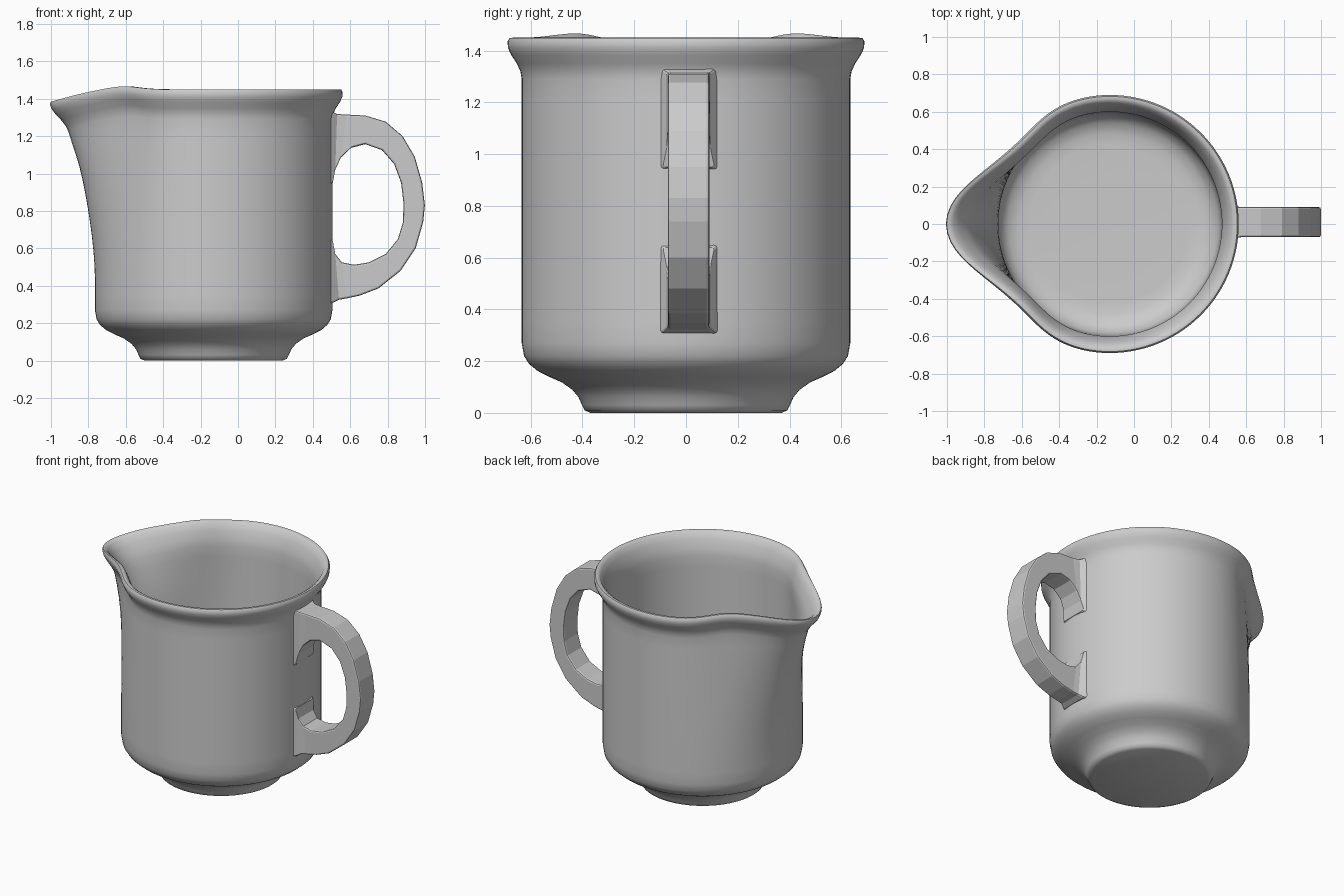
import bpy
import bmesh
from math import cos, sin, pi, exp, degrees, ceil
from mathutils import Vector

CENTRE_X = -0.13
SEGMENTS = 112

default = bpy.data.objects.get("Cube")
if default:
    bpy.data.objects.remove(default, do_unlink=True)


def make_material(name, value):
    mat = bpy.data.materials.new(name)
    mat.use_nodes = True
    colour = (value, value, value, 1)
    mat.diffuse_color = colour
    mat.node_tree.nodes["Principled BSDF"].inputs["Base Color"].default_value = colour
    return mat


def finish(bm, name, mat):
    bmesh.ops.recalc_face_normals(bm, faces=bm.faces)
    mesh = bpy.data.meshes.new(name)
    bm.to_mesh(mesh)
    bm.free()
    mesh.materials.append(mat)
    obj = bpy.data.objects.new(name, mesh)
    bpy.context.collection.objects.link(obj)
    bpy.ops.object.select_all(action="DESELECT")
    obj.select_set(True)
    bpy.context.view_layer.objects.active = obj
    return obj


def bridge(bm, ring_a, ring_b):
    count = len(ring_a)
    for i in range(count):
        j = (i + 1) % count
        bm.faces.new((ring_a[i], ring_a[j], ring_b[j], ring_b[i]))


def densify(points, step):
    """Split long straight runs of a profile so they can bend."""
    result = [points[0]]
    for a, b in zip(points, points[1:]):
        a, b = Vector(a), Vector(b)
        parts = max(1, ceil((b - a).length / step))
        result += [tuple(a.lerp(b, k / parts)) for k in range(1, parts + 1)]
    return result


def bump(angle, middle, width):
    return exp(-((angle - middle) / width) ** 2)


def pull_spout(angle, radius, z):
    """Pull the upper wall out into a pouring lip with pinched cheeks."""
    off = degrees(abs(angle))
    rise = max(0, z - 0.45) ** 1.6
    radius += rise * (0.19 * bump(off, 0, 20) - 0.035 * bump(off, 44, 18))
    t = min(1, max(0, (z - 0.95) / 0.4))
    lift = 0.017 * bump(off, 42, 14) - 0.066 * bump(off, 0, 19)
    return radius, z + t * t * (3 - 2 * t) * lift


glaze = make_material("grey glaze", 0.6)

# Jug body: foot, outer wall, rolled rim, inner wall and floor
profile = [
    (0.37, 0), (0.392, 0.01), (0.402, 0.03), (0.415, 0.06), (0.44, 0.09),
    (0.48, 0.118), (0.53, 0.14), (0.575, 0.163), (0.607, 0.19),
    (0.626, 0.22), (0.635, 0.27),
    (0.635, 1.29), (0.64, 1.32), (0.654, 1.35), (0.675, 1.382),
    (0.688, 1.41), (0.69, 1.435), (0.682, 1.449), (0.668, 1.45),
    (0.65, 1.438), (0.63, 1.4), (0.61, 1.35), (0.6, 1.3),
    (0.595, 0.3), (0.58, 0.24), (0.54, 0.2), (0.48, 0.18), (0.3, 0.175),
]
bm = bmesh.new()
rings = []
for radius, z in densify(profile, 0.08):
    ring = []
    for i in range(SEGMENTS):
        angle = 2 * pi * i / SEGMENTS - pi
        r, height = pull_spout(angle, radius, z)
        ring.append(bm.verts.new((CENTRE_X - r * cos(angle), r * sin(angle), height)))
    rings.append(ring)
for lower, upper in zip(rings, rings[1:]):
    bridge(bm, lower, upper)
bm.faces.new(rings[0])
bm.faces.new(rings[-1])
finish(bm, "jug_body", glaze)
bpy.ops.object.shade_smooth_by_angle(angle=0.8)

# Handle: flat band swept through pairs of outer and inner edge points
outer = [
    (0.48, 0.305), (0.51, 0.31), (0.54, 0.325), (0.58, 0.332), (0.65, 0.347),
    (0.75, 0.385), (0.87, 0.48), (0.95, 0.6), (0.99, 0.74), (0.999, 0.83),
    (0.985, 0.95), (0.945, 1.09), (0.88, 1.2), (0.79, 1.277), (0.68, 1.31),
    (0.58, 1.315), (0.53, 1.318), (0.505, 1.33), (0.48, 1.33),
]
inner = [
    (0.48, 0.66), (0.507, 0.64), (0.52, 0.57), (0.555, 0.525), (0.62, 0.512),
    (0.7, 0.525), (0.79, 0.57), (0.855, 0.65), (0.882, 0.74), (0.885, 0.84),
    (0.872, 0.95), (0.835, 1.05), (0.77, 1.125), (0.68, 1.157), (0.605, 1.137),
    (0.55, 1.085), (0.52, 1.02), (0.507, 0.95), (0.48, 0.93),
]
flare = [0.04, 0.02, 0.005]
bm = bmesh.new()
rings = []
last = len(outer) - 1
for i, (out, inn) in enumerate(zip(outer, inner)):
    end = min(i, last - i)
    half = 0.08 + (flare[end] if end < len(flare) else 0)
    corners = [(out, -half), (out, half), (inn, half), (inn, -half)]
    rings.append([bm.verts.new((p[0], 0.01 + y, p[1])) for p, y in corners])
for lower, upper in zip(rings, rings[1:]):
    bridge(bm, lower, upper)
bm.faces.new(rings[0])
bm.faces.new(rings[-1])
handle = finish(bm, "handle", glaze)
bevel = handle.modifiers.new("soft_edges", "BEVEL")
bevel.width = 0.01
bevel.segments = 2
bevel.limit_method = "ANGLE"
bevel.angle_limit = 1.0
